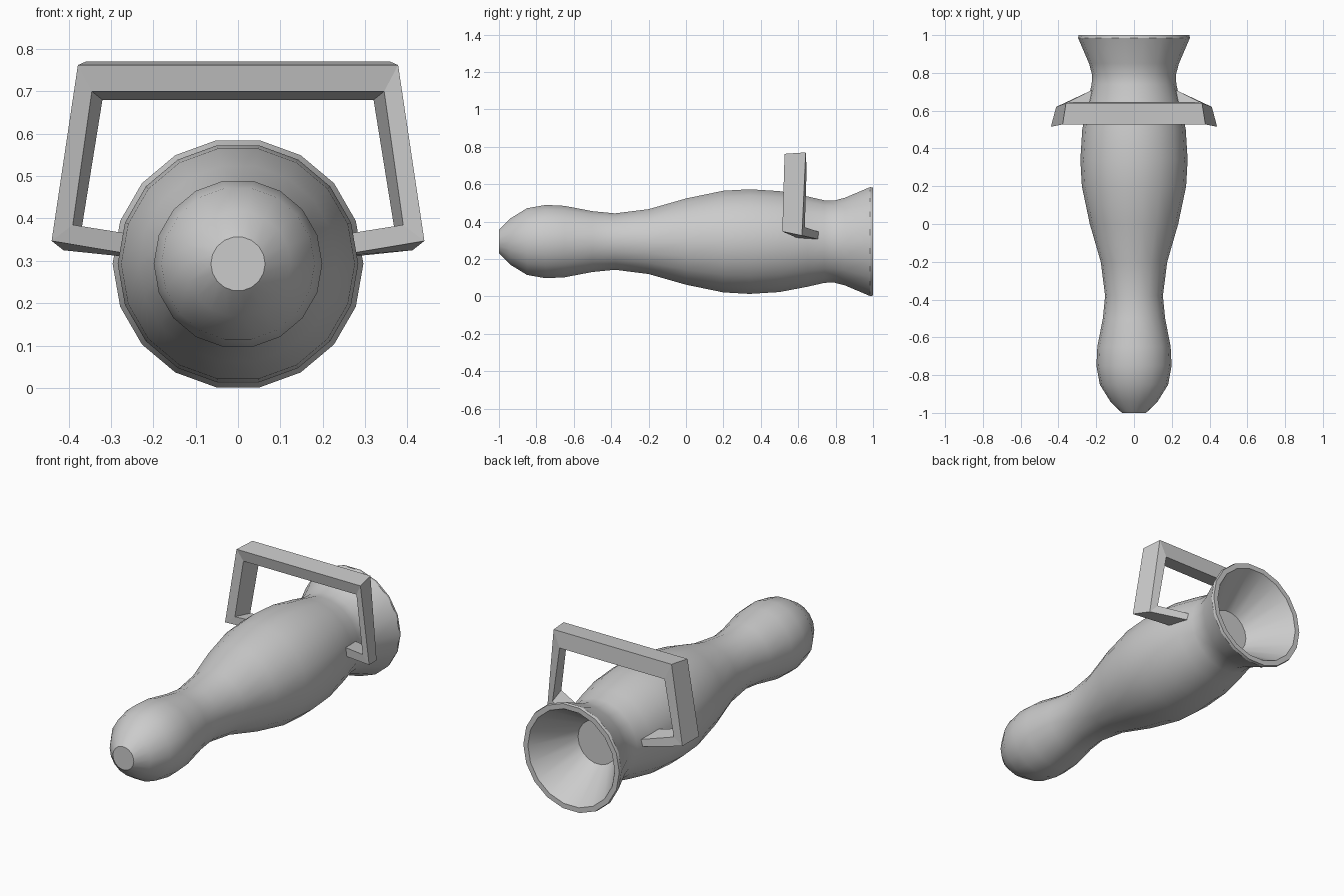
import bpy, bmesh, math
from mathutils import Vector

cube = bpy.data.objects.get("Cube")
if cube:
    bpy.data.objects.remove(cube, do_unlink=True)

SIDES = 18
AXIS_Z = 0.293

grey = bpy.data.materials.new("light grey")
grey.use_nodes = True
grey.diffuse_color = (0.6, 0.6, 0.6, 1)
grey.node_tree.nodes["Principled BSDF"].inputs["Base Color"].default_value = (0.6, 0.6, 0.6, 1)


def loft(name, rings):
    """Skin a list of closed rings and cap both ends."""
    bm = bmesh.new()
    loops = [[bm.verts.new(p) for p in ring] for ring in rings]
    for a, b in zip(loops, loops[1:]):
        for i in range(len(a)):
            j = (i + 1) % len(a)
            bm.faces.new((a[i], a[j], b[j], b[i]))
    bm.faces.new(loops[0])
    bm.faces.new(loops[-1])
    bmesh.ops.recalc_face_normals(bm, faces=bm.faces)
    mesh = bpy.data.meshes.new(name)
    bm.to_mesh(mesh)
    bm.free()
    mesh.materials.append(grey)
    obj = bpy.data.objects.new(name, mesh)
    bpy.context.collection.objects.link(obj)
    return obj


def circle(y, r):
    return [Vector((r * math.cos(math.tau * i / SIDES), y,
                    AXIS_Z + r * math.sin(math.tau * i / SIDES))) for i in range(SIDES)]


# Hollow-ended turned body: (y, radius) from the nose, over the rim, into the funnel
profile = [(-1, 0.064), (-0.94, 0.125), (-0.85, 0.181), (-0.75, 0.199), (-0.65, 0.194),
           (-0.5, 0.165), (-0.38, 0.153), (-0.2, 0.176), (0, 0.234), (0.2, 0.276),
           (0.34, 0.284), (0.5, 0.274), (0.65, 0.245), (0.74, 0.224), (0.79, 0.222),
           (0.85, 0.238), (0.985, 0.296), (1, 0.293), (1, 0.265), (0.77, 0.12)]
body = loft("body", [circle(y, r) for y, r in profile])
bpy.context.view_layer.objects.active = body
body.select_set(True)
bpy.ops.object.shade_smooth_by_angle(angle=math.radians(30))

# Bent handle, left half: outer front, outer back, inner back, inner front corners
half = [
    [(0.22, 0.60, 0.310), (0.22, 0.71, 0.305), (0.22, 0.71, 0.345), (0.22, 0.60, 0.358)],
    [(0.44, 0.515, 0.347), (0.412, 0.62, 0.325), (0.37, 0.635, 0.37), (0.39, 0.53, 0.385)],
    [(0.378, 0.527, 0.762), (0.36, 0.64, 0.77), (0.32, 0.645, 0.68), (0.345, 0.54, 0.70)],
]
other = [[(-x, y, z) for x, y, z in ring] for ring in reversed(half)]
loft("handle", half + other)
